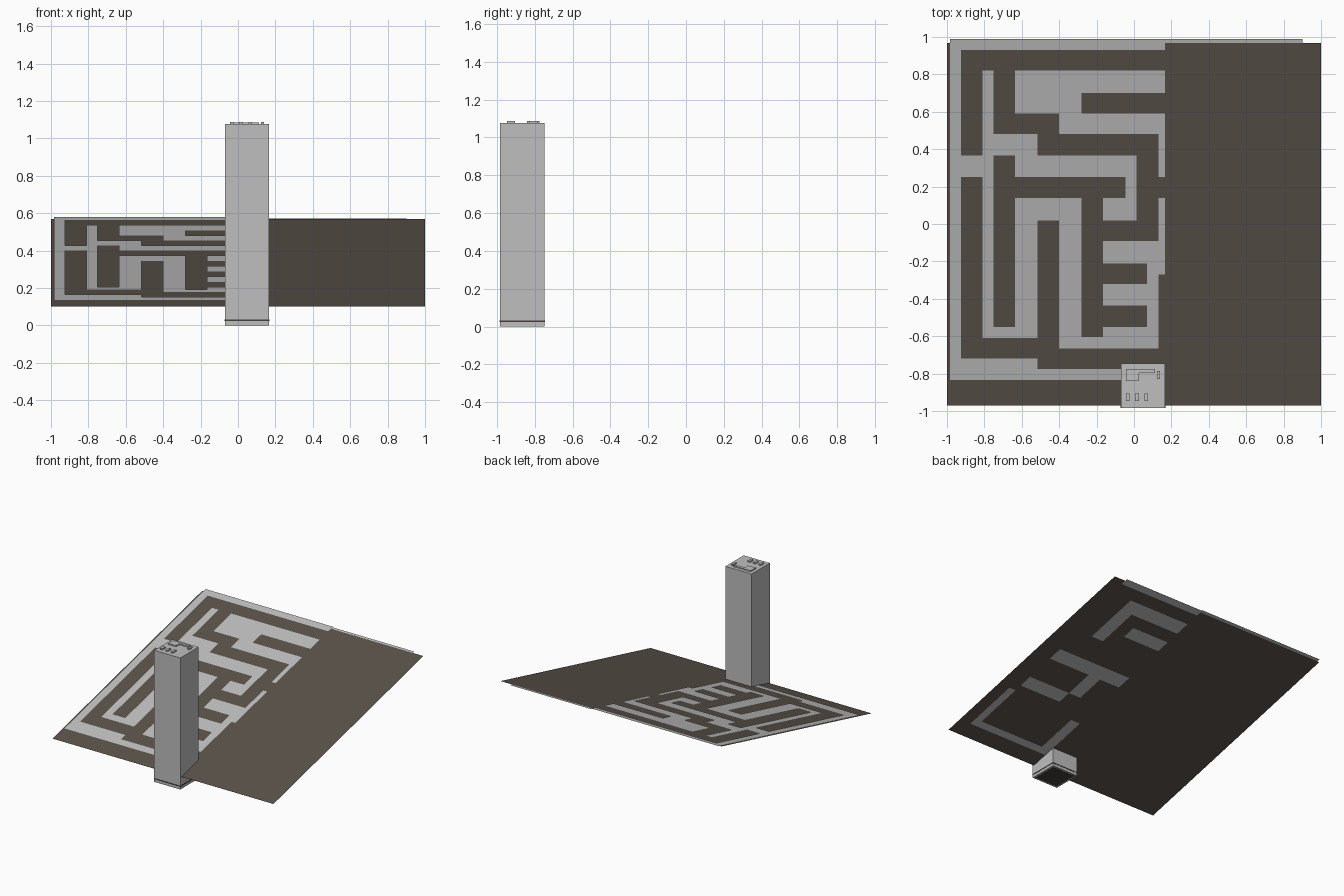
import bpy, bmesh


def material(name, rgb):
    m = bpy.data.materials.new(name)
    m.diffuse_color = (*rgb, 1)
    return m


GREY = material("light grey", (0.52, 0.52, 0.52))
BROWN = material("dark brown", (0.105, 0.085, 0.068))
DARK = material("near black", (0.06, 0.053, 0.045))


def finish(name, bm, mat):
    me = bpy.data.meshes.new(name)
    bm.to_mesh(me)
    bm.free()
    me.materials.append(mat)
    ob = bpy.data.objects.new(name, me)
    bpy.context.collection.objects.link(ob)
    return ob


def slope(y):
    return 0.336 + 0.2423 * y


def sheet(name, rects, offset, mat):
    """Flat rectangles (x0, x1, y0, y1) laid along the slope."""
    bm = bmesh.new()
    for x0, x1, y0, y1 in rects:
        bm.faces.new([bm.verts.new((x, y, slope(y) + offset))
                      for x, y in ((x0, y0), (x1, y0), (x1, y1), (x0, y1))])
    bmesh.ops.remove_doubles(bm, verts=bm.verts, dist=0.0005)
    return finish(name, bm, mat)


def box(name, x0, x1, y0, y1, z0, z1, mat):
    bm = bmesh.new()
    bmesh.ops.create_cube(bm, size=1)
    for v in bm.verts:
        v.co = ((x0 + x1) / 2 + v.co.x * (x1 - x0),
                (y0 + y1) / 2 + v.co.y * (y1 - y0),
                (z0 + z1) / 2 + v.co.z * (z1 - z0))
    return finish(name, bm, mat)


# Sloping ground
sheet("ground", [(-1, 1, -0.97, 0.968)], 0, BROWN)

# Upper maze plate: a full rectangle with corridors left out
corridors = [
    (-0.925, 0.165, 0.82, 0.93), (-0.925, -0.81, 0.365, 0.93),
    (-0.75, -0.635, 0.48, 0.82), (-0.75, -0.40, 0.48, 0.59),
    (-0.515, 0.13, 0.365, 0.48), (0.013, 0.13, -0.09, 0.48),
    (-0.165, 0.13, -0.09, 0.02), (-0.28, 0.165, 0.59, 0.70),
    (-0.75, -0.635, -0.55, 0.365), (-0.635, -0.045, 0.14, 0.25),
    (-0.28, -0.165, -0.605, 0.25), (-0.165, 0.07, -0.32, -0.21),
    (-0.165, 0.07, -0.55, -0.435), (-0.925, -0.81, -0.72, 0.25),
    (-0.925, -0.515, -0.72, -0.61), (-0.515, -0.40, -0.775, 0.02),
    (-0.515, 0.165, -0.775, -0.665), (0.13, 0.165, 0.14, 0.25),
    (0.13, 0.165, -0.665, -0.27),
]
xs = sorted({-0.985, 0.165} | {v for r in corridors for v in r[:2]})
ys = sorted({-0.835, 0.99} | {v for r in corridors for v in r[2:]})
walls = []
for xa, xb in zip(xs, xs[1:]):
    for ya, yb in zip(ys, ys[1:]):
        cx, cy = (xa + xb) / 2, (ya + yb) / 2
        if not any(r[0] < cx < r[1] and r[2] < cy < r[3] for r in corridors):
            walls.append((xa, xb, ya, yb))
sheet("maze_upper_plate", walls, 0.003, GREY)

# The rest of the maze lies just under the ground
sheet("maze_lower_plate", [
    (0.165, 0.90, 0.93, 0.99), (0.165, 0.72, 0.70, 0.82),
    (0.61, 0.72, 0.365, 0.70), (0.165, 0.50, 0.48, 0.59),
    (0.165, 0.84, 0.02, 0.14), (0.35, 0.46, -0.21, 0.02),
    (0.46, 0.84, -0.32, -0.21), (0.165, 0.90, -0.835, -0.775),
    (0.84, 0.90, -0.775, -0.38), (0.165, 0.25, -0.775, -0.435),
], -0.003, GREY)

# Tower with a dark band near the foot and a dark underside panel
X0, X1, Y0, Y1 = -0.07, 0.166, -0.983, -0.747
box("tower_body", X0, X1, Y0, Y1, 0.001, 1.077, GREY)
box("tower_band", X0 - 0.002, X1 + 0.002, Y0 - 0.002, Y1 + 0.002, 0.023, 0.031, DARK)
box("tower_underside", X0 + 0.015, X1 - 0.015, Y0 + 0.015, Y1 - 0.015, 0, 0.004, DARK)

# Raised roof equipment
box("roof_duct_long", -0.043, 0.112, -0.797, -0.775, 1.07, 1.086, GREY)
box("roof_duct_wide", -0.043, 0.027, -0.84, -0.797, 1.07, 1.086, GREY)
box("roof_vent_side", 0.123, 0.14, -0.83, -0.786, 1.07, 1.088, GREY)
for i in range(3):
    x = -0.043 + i * 0.049
    box(f"roof_vent_{i + 1}", x, x + 0.02, -0.947, -0.905, 1.07, 1.088, GREY)
